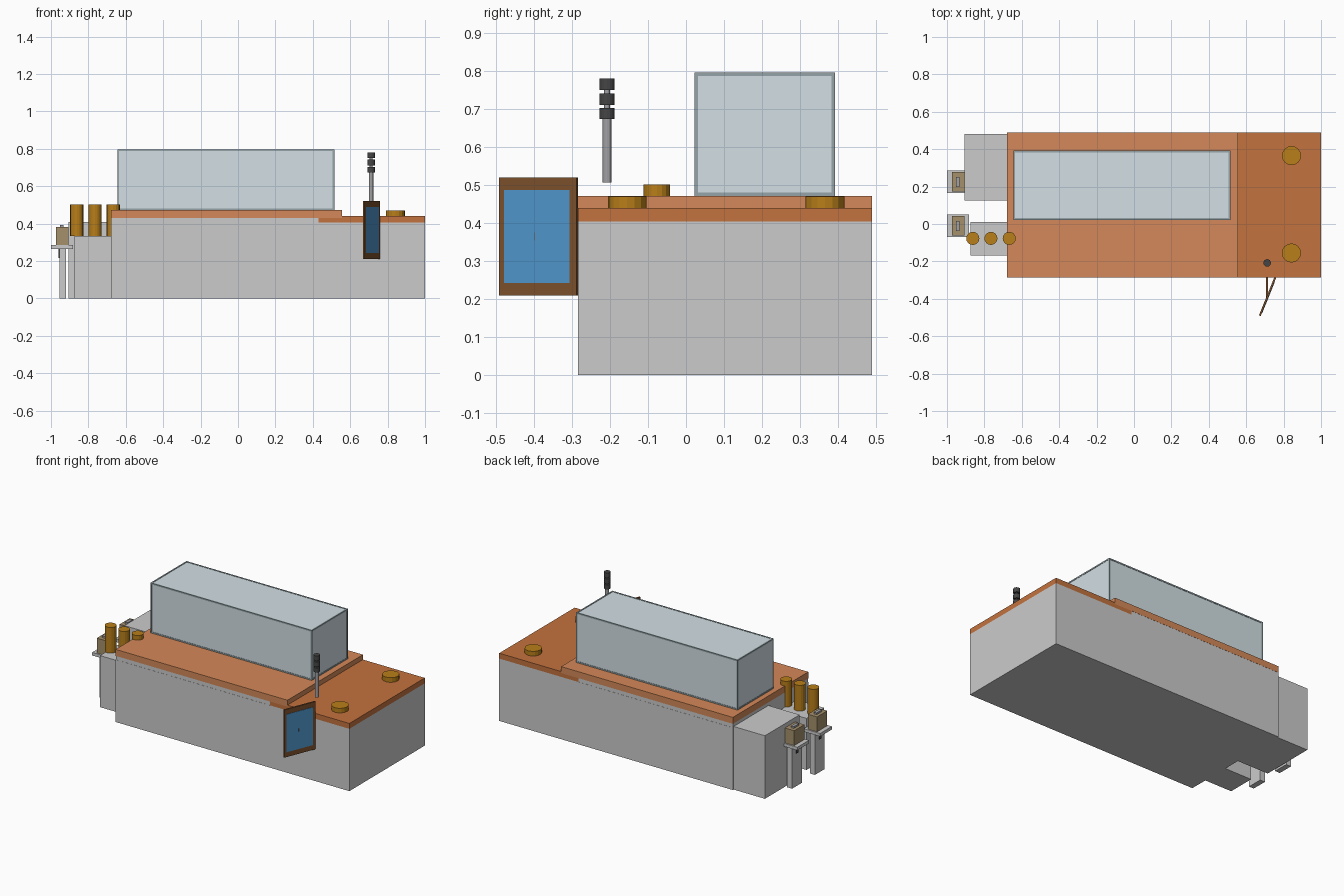
import bpy, math
from mathutils import Matrix

if "Cube" in bpy.data.objects:
    bpy.data.objects.remove(bpy.data.objects["Cube"])


def mat(name, r, g, b):
    m = bpy.data.materials.new(name)
    m.diffuse_color = (r, g, b, 1)
    m.use_nodes = True
    m.node_tree.nodes["Principled BSDF"].inputs["Base Color"].default_value = m.diffuse_color
    return m


ORANGE = mat("orange", 0.66, 0.25, 0.10)
RUST = mat("rust", 0.55, 0.17, 0.05)
AMBER = mat("amber", 0.48, 0.21, 0.01)
GLASS = mat("pale_glass", 0.65, 0.74, 0.78)
TRIM = mat("trim", 0.30, 0.37, 0.39)
BROWN = mat("brown", 0.20, 0.08, 0.025)
BLUE = mat("screen_blue", 0.08, 0.30, 0.60)
TAN = mat("tan", 0.38, 0.28, 0.15)
DARK = mat("dark", 0.06, 0.06, 0.06)
LIGHT = mat("light_grey", 0.66, 0.67, 0.68)
STEEL = mat("steel", 0.36, 0.36, 0.38)


def box(name, x, y, z, m=None):
    """Box from (min, max) ranges."""
    bpy.ops.mesh.primitive_cube_add(size=1)
    o = bpy.context.object
    o.name = name
    mid = [(r[0] + r[1]) / 2 for r in (x, y, z)]
    dim = [r[1] - r[0] for r in (x, y, z)]
    o.data.transform(Matrix.Translation(mid) @ Matrix.Diagonal((*dim, 1)))
    if m:
        o.data.materials.append(m)
    return o


def cyl(name, x, y, r, z0, z1, m, sides=16):
    bpy.ops.mesh.primitive_cylinder_add(vertices=sides, radius=r, depth=z1 - z0,
                                        location=(x, y, (z0 + z1) / 2))
    o = bpy.context.object
    o.name = name
    o.data.materials.append(m)
    return o


# Main cabinet with a raised left section and two deck plates
Y = (-0.285, 0.49)
box("cabinet", (-0.68, 1.0), Y, (0, 0.405))
box("cabinet_riser", (-0.68, 0.555), (Y[0] + 0.001, Y[1] - 0.001), (0.405, 0.43))
box("main_deck", (-0.68, 0.555), Y, (0.43, 0.472), ORANGE)
box("end_deck", (0.43, 1.0), Y, (0.405, 0.44), RUST)

# Side cabinets on the left end
box("tall_side_cabinet", (-0.905, -0.68), (0.125, 0.482), (0, 0.41))
box("low_side_cabinet", (-0.875, -0.68), (-0.168, 0.012), (0, 0.335))

# Enclosure: panel body with thin edge bars
ex, ey, ez = (-0.645, 0.515), (0.022, 0.392), (0.472, 0.797)
i, t = 0.002, 0.009
box("enclosure", (ex[0] + i, ex[1] - i), (ey[0] + i, ey[1] - i), (ez[0], ez[1] - i), GLASS)


def ends(r):
    return ((r[0], r[0] + t), (r[1] - t, r[1]))


for a in ends(ey):
    for b in ends(ez):
        box("enclosure_long_bar", ex, a, b, TRIM)
for a in ends(ex):
    for b in ends(ez):
        box("enclosure_cross_bar", a, ey, b, TRIM)
    for b in ends(ey):
        box("enclosure_post", a, b, ez, TRIM)

# Amber canisters on the left, discs on the right deck
for x in (-0.862, -0.765, -0.667):
    cyl("canister", x, -0.077, 0.035, 0.335, 0.502, AMBER)
for y in (0.366, -0.155):
    cyl("deck_disc", 0.842, y, 0.051, 0.44, 0.47, AMBER)

# Two small stands with a unit on each
for y in (0.225, -0.01):
    box("stand_leg", (-0.955, -0.92), (y - 0.05, y + 0.05), (0, 0.265), LIGHT)
    box("stand_shelf", (-1.0, -0.882), (y - 0.06, y + 0.06), (0.265, 0.285), LIGHT)
    box("stand_unit", (-0.972, -0.905), (y - 0.052, y + 0.052), (0.285, 0.382), TAN)
    box("unit_slot", (-0.952, -0.932), (y - 0.027, y + 0.027), (0.382, 0.393), STEEL)
    box("unit_peg", (-0.96, -0.95), (y - 0.01, y + 0.01), (0.215, 0.265), DARK)

# Angled screen on an arm; local x is the facing direction
box("screen_arm", (0.705, 0.717), (-0.40, -0.285), (0.355, 0.375), BROWN)
place = Matrix.Translation((0.714, -0.388, 0.365)) @ Matrix.Rotation(math.radians(-22), 4, 'Z')
for o in (box("screen_frame", (-0.005, 0.005), (-0.11, 0.11), (-0.155, 0.155), BROWN),
          box("screen_panel", (0, 0.007), (-0.095, 0.09), (-0.123, 0.123), BLUE)):
    o.data.transform(place)

# Signal tower
cyl("tower_pole", 0.712, -0.208, 0.012, 0.507, 0.675, STEEL)
cyl("tower_core", 0.712, -0.208, 0.008, 0.67, 0.755, STEEL)
for z0, z1 in ((0.674, 0.703), (0.711, 0.742), (0.751, 0.781)):
    cyl("tower_lamp", 0.712, -0.208, 0.02, z0, z1, DARK)
